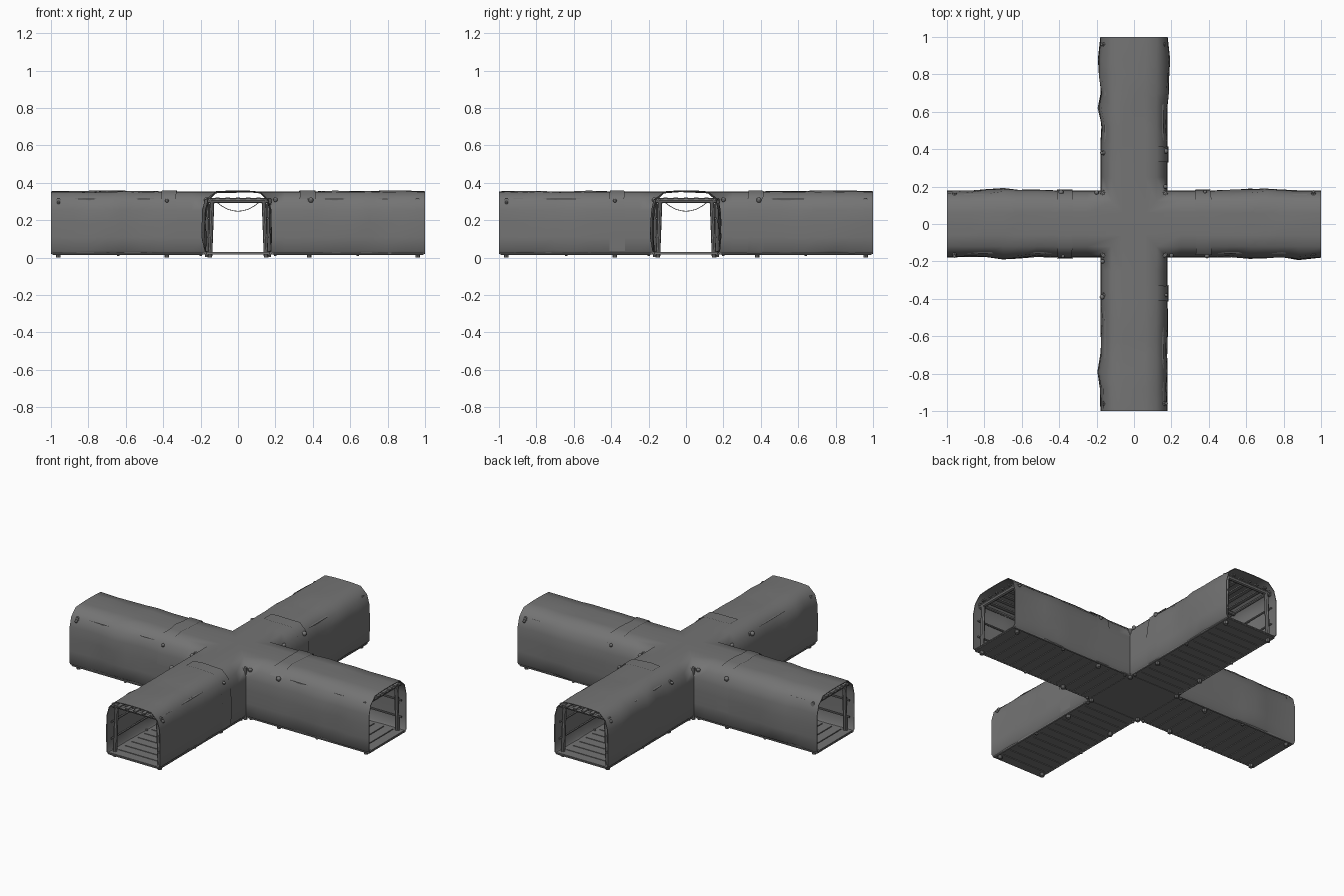
import bpy, bmesh, math, random
from mathutils import Matrix, Vector

if "Cube" in bpy.data.objects:
    bpy.data.objects.remove(bpy.data.objects["Cube"])

random.seed(7)


def material(name, v):
    m = bpy.data.materials.new(name)
    m.diffuse_color = (v, v, v, 1)
    m.use_nodes = True
    m.node_tree.nodes["Principled BSDF"].inputs["Base Color"].default_value = m.diffuse_color
    return m


GREY = material("canvas grey", 0.175)
ARMS = [Matrix.Rotation(math.radians(90 * k), 4, 'Z') for k in range(4)]


def finish(name, bm, smooth=None):
    me = bpy.data.meshes.new(name)
    bm.to_mesh(me)
    bm.free()
    me.materials.append(GREY)
    ob = bpy.data.objects.new(name, me)
    bpy.context.collection.objects.link(ob)
    bpy.ops.object.select_all(action='DESELECT')
    ob.select_set(True)
    bpy.context.view_layer.objects.active = ob
    if smooth:
        bpy.ops.object.shade_smooth_by_angle(angle=math.radians(smooth))
    return ob


def box(bm, lo, hi, mat=Matrix()):
    lo, hi = Vector(lo), Vector(hi)
    d = hi - lo
    bmesh.ops.create_cube(bm, size=1, matrix=mat @ Matrix.Translation((lo + hi) / 2)
                          @ Matrix.Diagonal((d.x, d.y, d.z, 1)))


def pole(bm, a, b, r, mat=Matrix(), sides=8):
    a, b = Vector(a), Vector(b)
    d = b - a
    rot = d.to_track_quat('Z', 'Y').to_matrix().to_4x4()
    bmesh.ops.create_cone(bm, cap_ends=True, segments=sides, radius1=r, radius2=r,
                          depth=d.length, matrix=mat @ Matrix.Translation((a + b) / 2) @ rot)


# Half cross-section of the canvas, mirrored to a full one
HALF = [(0.165, 0.02), (0.178, 0.035), (0.18, 0.11), (0.18, 0.19), (0.177, 0.255),
        (0.162, 0.31), (0.12, 0.35), (0.06, 0.354)]
PROFILE = [(-y, z) for y, z in HALF] + [(0, 0.355)] + [(y, z) for y, z in reversed(HALF)]
STEPS = [0.25, 0.33, 0.42, 0.52, 0.62, 0.70, 0.79, 0.88, 1.0]


def grid_faces(bm, rows):
    for a, b in zip(rows, rows[1:]):
        for i in range(len(a) - 1):
            bm.faces.new((a[i], b[i], b[i + 1], a[i + 1]))


# Canvas cover: four arms mitred together, gently crumpled
bm = bmesh.new()
for arm in ARMS:
    rows = [[bm.verts.new(arm @ Vector((abs(y), y, z))) for y, z in PROFILE]]
    for t in STEPS:
        row = []
        crumple = 0.43 < t < 0.99
        bulge = {s: random.uniform(-0.006, 0.013) for s in (-1, 1)}
        for y, z in PROFILE:
            dy = dz = 0
            if crumple:
                s = -1 if y < 0 else 1
                if z < 0.33:
                    dy = s * (bulge[s] * min(1, z / 0.1) + random.uniform(-0.004, 0.004))
                else:
                    dz = random.uniform(-0.004, 0.005)
                if z < 0.04:
                    dz = random.uniform(-0.002, 0.006)
            row.append(bm.verts.new(arm @ Vector((t, y + dy, z + dz))))
        rows.append(row)
    grid_faces(bm, rows)
bmesh.ops.remove_doubles(bm, verts=bm.verts, dist=0.0005)
bmesh.ops.recalc_face_normals(bm, faces=bm.faces)
top = max(bm.faces, key=lambda f: f.calc_center_median().z)
if top.normal.z < 0:
    bmesh.ops.reverse_faces(bm, faces=bm.faces)
cover = finish("canvas_cover", bm)
mod = cover.modifiers.new("thickness", 'SOLIDIFY')
mod.thickness = 0.004
mod.offset = -1
bpy.ops.object.modifier_apply(modifier=mod.name)
bpy.ops.object.shade_smooth_by_angle(angle=math.radians(60))

# Overlapping patches near the crossing
bm = bmesh.new()
ranges = [(5, 16), (0, 9), (2, 13), (7, 15)]
for arm, (i0, i1) in zip(ARMS, ranges):
    rows = []
    for t in (0.33, 0.365, 0.41):
        rows.append([bm.verts.new(arm @ Vector((t + random.uniform(-0.006, 0.006),
                                                y * 1.025, z + (0.005 if z > 0.3 else 0))))
                     for y, z in PROFILE[i0:i1 + 1]])
    grid_faces(bm, rows)
finish("canvas_patches", bm, 60)

# Floor: thin deck, crosswise planks and edge boards
bm = bmesh.new()
box(bm, (-0.178, -0.178, 0.018), (0.178, 0.178, 0.03))
for arm in ARMS:
    box(bm, (0.178, -0.165, 0.022), (0.998, 0.165, 0.026), arm)
    n = 13
    w = 0.82 / n
    for k in range(n):
        x = 0.178 + k * w
        box(bm, (x + 0.003, -0.147, 0.018), (x + w - 0.003, 0.147, 0.031), arm)
    for s in (-1, 1):
        box(bm, (0.17, s * 0.158 - 0.011, 0.018), (0.995, s * 0.158 + 0.011, 0.03), arm)
finish("floor_planks", bm)

# Pole frames: leaning posts, cross beams and pegs through the canvas
bm = bmesh.new()
for arm in ARMS:
    for t in (0.96, 0.38):
        for s in (-1, 1):
            pole(bm, (t, s * 0.150, 0.0), (t, s * 0.138, 0.315), 0.012, arm)
        pole(bm, (t, -0.165, 0.305), (t, 0.165, 0.305), 0.013, arm)
    pole(bm, (0.165, 0.165, 0.003), (0.165, 0.165, 0.315), 0.012, arm)
    pole(bm, (0.17, -0.165, 0.305), (0.17, 0.165, 0.305), 0.012, arm)
    pole(bm, (0.67, -0.155, 0.305), (0.67, 0.155, 0.305), 0.010, arm)
finish("pole_frames", bm, 40)

# Lengthwise ceiling slats and side rails
bm = bmesh.new()
for arm in ARMS:
    for y in (-0.11, -0.055, 0, 0.055, 0.11):
        box(bm, (0.16, y - 0.011, 0.314), (0.985, y + 0.011, 0.322), arm)
    for s in (-1, 1):
        for z in (0.11, 0.21):
            pole(bm, (0.17, s * 0.158, z), (0.98, s * 0.158, z), 0.006, arm, 6)
        pole(bm, (0.17, s * 0.15, 0.31), (0.98, s * 0.15, 0.31), 0.008, arm, 6)
finish("slats_and_rails", bm, 40)

# Rods along the bottom edge with small feet
bm = bmesh.new()
for arm in ARMS:
    for s in (-1, 1):
        pole(bm, (0.19, s * 0.166, 0.02), (0.99, s * 0.166, 0.02), 0.006, arm, 6)
        for t in (0.2, 0.64):
            pole(bm, (t, s * 0.160, 0.008), (t, s * 0.160, 0.035), 0.008, arm, 6)
finish("edge_rods", bm, 40)

# Round peg heads on the canvas
bm = bmesh.new()
for arm in ARMS:
    for t, y, z, r in ((0.96, 0.172, 0.295, 0.009), (0.39, -0.170, 0.308, 0.014),
                       (0.38, 0.172, 0.305, 0.010), (0.2, -0.168, 0.31, 0.012)):
        bmesh.ops.create_uvsphere(bm, u_segments=8, v_segments=6, radius=r,
                                  matrix=arm @ Matrix.Translation((t, y, z)))
finish("peg_heads", bm, 40)

# Slack ropes under the cross beams
bm = bmesh.new()
for arm in ARMS:
    pts = [(0.39, -0.11 + 0.22 * k / 8, 0.248 + 0.045 * ((k - 4) / 4) ** 2) for k in range(9)]
    for a, b in zip(pts, pts[1:]):
        pole(bm, a, b, 0.002, arm, 5)
finish("slack_ropes", bm, 40)
